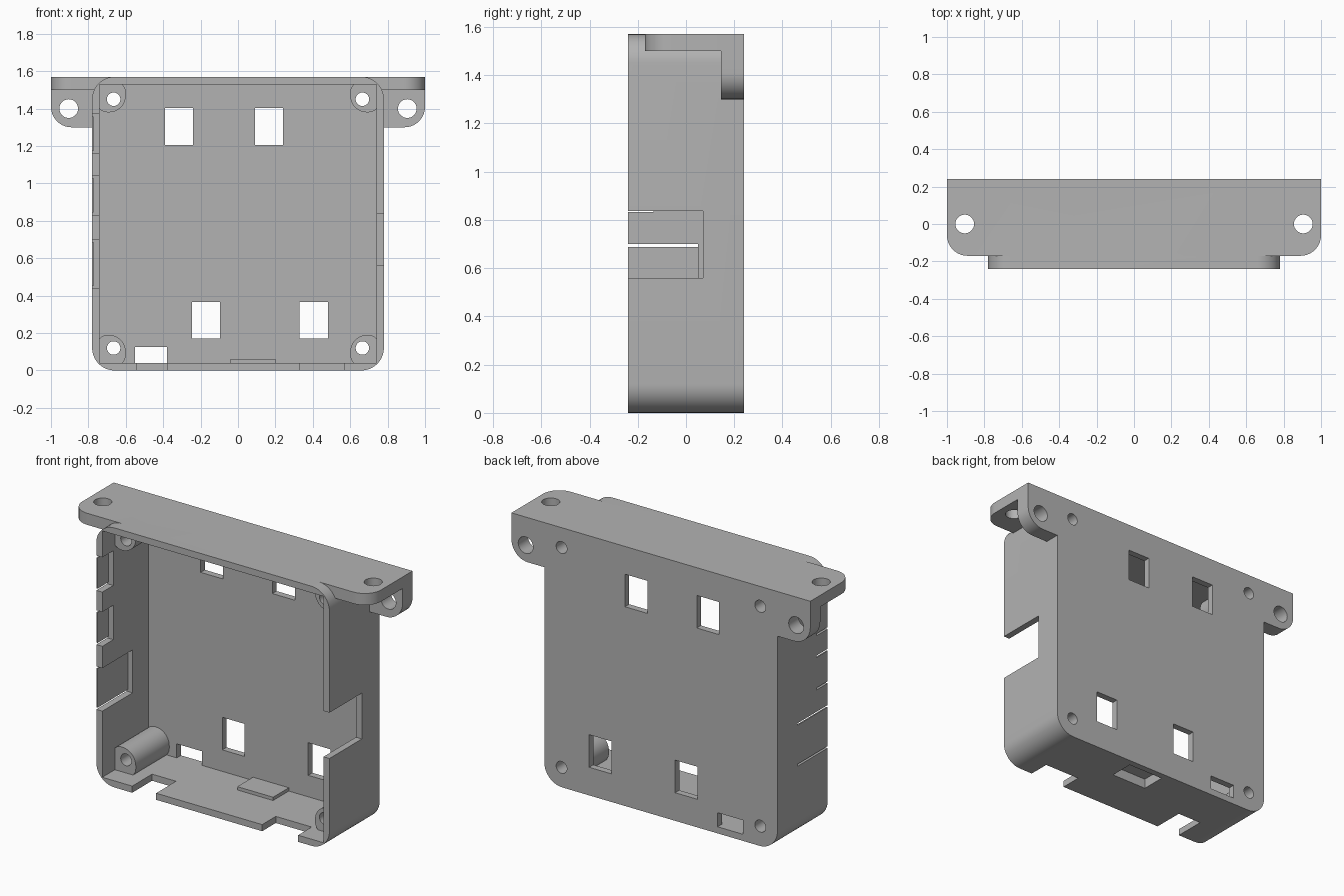
import bpy, bmesh, math
from mathutils import Vector

W, H, D, T = 0.78, 1.57, 0.24, 0.04      # half width, height, half depth, wall

if "Cube" in bpy.data.objects:
    bpy.data.objects.remove(bpy.data.objects["Cube"])

grey = bpy.data.materials.new("plain grey")
grey.use_nodes = True
grey.diffuse_color = (0.45, 0.45, 0.45, 1)
grey.node_tree.nodes["Principled BSDF"].inputs["Base Color"].default_value = (0.45, 0.45, 0.45, 1)


def prism(name, a, b, c, axis="y", radii=(0, 0, 0, 0), steps=10):
    """Rounded rectangle a x b pushed along c; axis is the push direction."""
    place = {"y": lambda u, v, w: (u, w, v), "z": lambda u, v, w: (u, v, w)}[axis]
    pts = []
    corners = [(a[0], b[0], 1, 1), (a[1], b[0], -1, 1), (a[1], b[1], -1, -1), (a[0], b[1], 1, -1)]
    for i, ((x, y, sx, sy), r) in enumerate(zip(corners, radii)):
        if r == 0:
            pts.append((x, y))
            continue
        for k in range(steps + 1):
            t = math.pi * (1 + i / 2 + k / steps / 2)
            pts.append((x + sx * r + r * math.cos(t), y + sy * r + r * math.sin(t)))
    bm = bmesh.new()
    face = bm.faces.new([bm.verts.new(place(u, v, c[0])) for u, v in pts])
    push = Vector(place(0, 0, c[1] - c[0]))
    new = bmesh.ops.extrude_face_region(bm, geom=[face])["geom"]
    bmesh.ops.translate(bm, vec=push, verts=[g for g in new if isinstance(g, bmesh.types.BMVert)])
    bmesh.ops.recalc_face_normals(bm, faces=bm.faces)
    mesh = bpy.data.meshes.new(name)
    bm.to_mesh(mesh)
    bm.free()
    mesh.materials.append(grey)
    obj = bpy.data.objects.new(name, mesh)
    bpy.context.collection.objects.link(obj)
    return obj


def pin(u, v, r, c, axis="y"):
    return prism("pin", (u - r, u + r), (v - r, v + r), c, axis, (r,) * 4, 8)


def combine(target, tool, operation="DIFFERENCE"):
    mod = target.modifiers.new("combine", "BOOLEAN")
    mod.operation, mod.solver, mod.object = operation, "EXACT", tool
    bpy.context.view_layer.objects.active = target
    bpy.ops.object.modifier_apply(modifier=mod.name)
    bpy.data.objects.remove(tool)


def cut(x, y, z):
    combine(case, prism("cutter", x, z, y))


# Rounded body, top mounting plate and rear mounting ears
case = prism("enclosure", (-W, W), (0, H), (-D, D), radii=(0.12,) * 4)
combine(case, prism("top_plate", (-1, 1), (-0.17, D), (1.5, H), "z", (0.11, 0.11, 0, 0)), "UNION")
for s in (-1, 1):
    a = (0.7, 1) if s > 0 else (-1, -0.7)
    radii = (0, 0.11, 0, 0) if s > 0 else (0.11, 0, 0, 0)
    combine(case, prism("ear", a, (1.3, H), (0.145, D), radii=radii), "UNION")

# Hollow, open at the front
cut((T - W, W - T), (-0.4, D - T), (T, H - T))

# Screw posts in the four corners, drilled through the back
for s in (-1, 1):
    for top in (False, True):
        a = (0.6, 0.76) if s > 0 else (-0.76, -0.6)
        b = (H - 0.19, H - 0.02) if top else (0.02, 0.19)
        free = (2 if s < 0 else 3) if not top else (1 if s < 0 else 0)
        radii = [0.065] * 4
        radii[free] = 0.09
        combine(case, prism("post", a, b, (-0.12, 0.22), radii=radii), "UNION")
        combine(case, pin(s * 0.665, 1.45 if top else 0.12, 0.036, (-0.3, 0.4)))
    # Mounting holes in ears and plate
    combine(case, pin(s * 0.905, 1.4, 0.05, (0.1, 0.4)))
    combine(case, pin(s * 0.905, 0, 0.05, (1.4, 1.7), "z"))

# Windows in the back wall
for x, z in [(-0.39, 1.205), (0.09, 1.205), (-0.245, 0.17), (0.33, 0.17)]:
    cut((x, x + 0.15), (0.1, 0.4), (z, z + 0.197))
cut((-0.55, -0.38), (0.1, 0.4), (T, 0.125))

# Notches and slot in the floor
cut((-0.54, -0.38), (-0.4, -0.05), (-0.1, 0.06))
cut((0.33, 0.57), (-0.4, -0.11), (-0.1, 0.06))
cut((-0.04, 0.2), (0.05, 0.2), (-0.1, 0.06))

# Side opening
cut((0.7, 0.9), (-0.4, 0.07), (0.56, 0.837))

# Thin breakaway panels on the other side, with slits above and below
for z0, z1, y in [(0.44, 0.7, 0.05), (0.832, 1.04, -0.135), (1.16, 1.37, -0.135)]:
    cut((-0.772, -0.7), (-0.4, y), (z0, z1))
    for z in (z0, z1 - 0.012):
        cut((-0.9, -0.7), (-0.4, y), (z, z + 0.012))

bpy.ops.object.select_all(action="DESELECT")
case.select_set(True)
bpy.context.view_layer.objects.active = case
bpy.ops.object.shade_smooth_by_angle(angle=math.radians(30))
